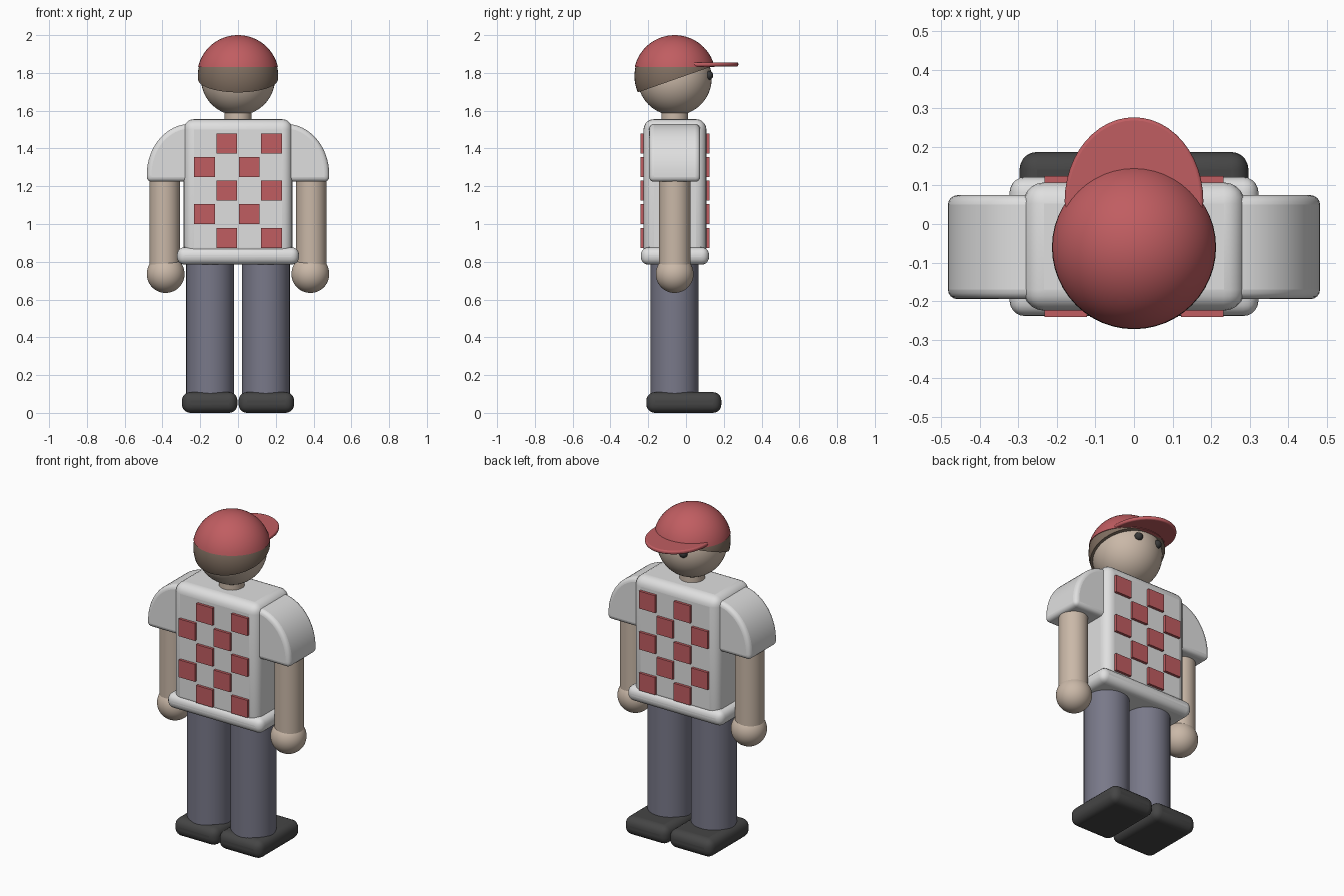
import bpy, bmesh, math
from mathutils import Vector

if "Cube" in bpy.data.objects:
    bpy.data.objects.remove(bpy.data.objects["Cube"], do_unlink=True)

YC = -0.06  # depth of the body axis


def material(name, rgb):
    m = bpy.data.materials.new(name)
    m.use_nodes = True
    color = (*rgb, 1.0)
    m.diffuse_color = color
    m.node_tree.nodes["Principled BSDF"].inputs["Base Color"].default_value = color
    return m


WHITE = material("shirt_white", (0.74, 0.74, 0.74))
RED = material("cap_red", (0.53, 0.11, 0.12))
SKIN = material("skin", (0.59, 0.48, 0.39))
HAIR = material("hair_brown", (0.22, 0.16, 0.12))
PANTS = material("trouser_grey_blue", (0.19, 0.19, 0.25))
SHOE = material("shoe_dark", (0.06, 0.06, 0.06))
EYE = material("eye_dark", (0.04, 0.04, 0.04))


def finish(name, bm, mat, bevel=0.0, segments=5):
    bmesh.ops.recalc_face_normals(bm, faces=bm.faces)
    mesh = bpy.data.meshes.new(name)
    bm.to_mesh(mesh)
    bm.free()
    obj = bpy.data.objects.new(name, mesh)
    bpy.context.collection.objects.link(obj)
    mesh.materials.append(mat)
    if bevel:
        mod = obj.modifiers.new("rounding", "BEVEL")
        mod.width = bevel
        mod.segments = segments
        mod.limit_method = "ANGLE"
        mod.angle_limit = math.radians(40)
    bpy.ops.object.select_all(action="DESELECT")
    obj.select_set(True)
    bpy.context.view_layer.objects.active = obj
    bpy.ops.object.shade_smooth_by_angle(angle=math.radians(35))
    return obj


def box(name, low, high, mat, bevel=0.0):
    bm = bmesh.new()
    bmesh.ops.create_cube(bm, size=1)
    low, high = Vector(low), Vector(high)
    bmesh.ops.scale(bm, vec=high - low, verts=bm.verts)
    bmesh.ops.translate(bm, vec=(low + high) / 2, verts=bm.verts)
    return finish(name, bm, mat, bevel)


def cylinder(name, x, y, z0, z1, rx, ry, mat, bevel=0.0):
    bm = bmesh.new()
    bmesh.ops.create_cone(bm, cap_ends=True, segments=48, radius1=1, radius2=1, depth=z1 - z0)
    bmesh.ops.scale(bm, vec=(rx, ry, 1), verts=bm.verts)
    bmesh.ops.translate(bm, vec=(x, y, (z0 + z1) / 2), verts=bm.verts)
    return finish(name, bm, mat, bevel, 3)


def sphere(name, center, radius, mat, cut=None):
    """Ball; cut = (point, normal) removes everything on the normal side."""
    bm = bmesh.new()
    bmesh.ops.create_uvsphere(bm, u_segments=48, v_segments=32, radius=radius)
    bmesh.ops.translate(bm, vec=center, verts=bm.verts)
    if cut:
        geom = bm.verts[:] + bm.edges[:] + bm.faces[:]
        bmesh.ops.bisect_plane(bm, geom=geom, plane_co=cut[0], plane_no=cut[1], clear_outer=True)
        bmesh.ops.holes_fill(bm, edges=[e for e in bm.edges if e.is_boundary])
    return finish(name, bm, mat)


def sleeve(name, side):
    # Quarter-ellipse shoulder profile pushed through the depth of the body
    points = [(0.2, 1.224), (0.483, 1.224)]
    for i in range(17):
        a = math.pi / 2 * i / 16
        points.append((0.253 + 0.23 * math.cos(a), 1.26 + 0.27 * math.sin(a)))
    points.append((0.2, 1.53))
    bm = bmesh.new()
    face = bm.faces.new([bm.verts.new((side * x, -0.195, z)) for x, z in points])
    new = bmesh.ops.extrude_face_region(bm, geom=[face])["geom"]
    bmesh.ops.translate(bm, vec=(0, 0.27, 0), verts=[v for v in new if isinstance(v, bmesh.types.BMVert)])
    return finish(name, bm, WHITE, 0.025, 4)


# Legs, arms, sleeves and eyes on both sides
for word, s in (("left", 1), ("right", -1)):
    xs = sorted((s * 0.003, s * 0.297))
    box(word + "_shoe", (xs[0], -0.21, 0), (xs[1], 0.187, 0.11), SHOE, 0.045)
    cylinder(word + "_leg", s * 0.147, YC, 0.06, 0.82, 0.127, 0.127, PANTS)
    cylinder(word + "_arm", s * 0.388, YC, 0.73, 1.25, 0.081, 0.083, SKIN)
    sphere(word + "_hand", (s * 0.383, YC, 0.735), 0.1, SKIN)
    sleeve(word + "_sleeve", s)
    sphere(word + "_eye", (s * 0.067, 0.12, 1.787), 0.024, EYE)

# Shirt
box("torso", (-0.288, -0.225, 0.82), (0.288, 0.108, 1.555), WHITE, 0.055)
box("shirt_hem", (-0.323, -0.239, 0.785), (0.323, 0.122, 0.877), WHITE, 0.04)

# Staggered checks on both faces of the shirt
for face, y in (("front", -0.232), ("back", 0.115)):
    for row in range(5):
        for pair in range(2):
            x = -0.059 + 0.236 * pair - 0.118 * (row % 2)
            z = 1.427 - 0.125 * row
            box(f"{face}_check_{row}_{pair}", (x - 0.055, y - 0.009, z - 0.053),
                (x + 0.055, y + 0.009, z + 0.053), RED)

# Head, hair and cap
cylinder("neck", 0, YC, 1.5, 1.62, 0.071, 0.071, SKIN)
sphere("head", (0, YC, 1.771), 0.196, SKIN)
sphere("hair", (0, YC, 1.783), 0.213, HAIR, ((0, -0.26, 1.695), (0, 0.135, -0.385)))
sphere("cap_crown", (0, YC, 1.783), 0.217, RED, ((0, 0, 1.83), (0, 0, -1)))
cylinder("cap_brim", 0, 0.06, 1.834, 1.856, 0.18, 0.217, RED, 0.008)
